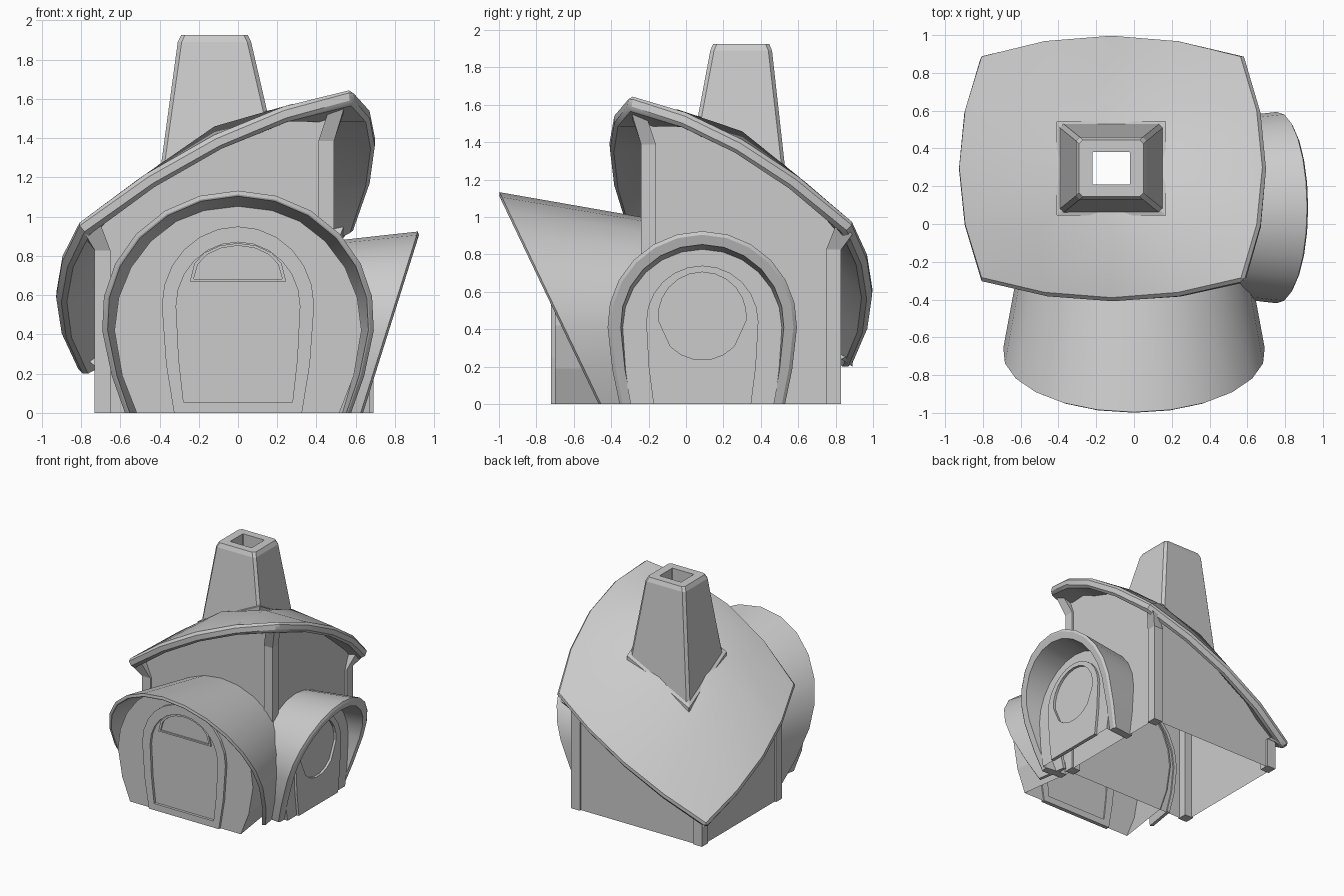
import bpy, bmesh
from math import sin, cos, pi, hypot

if "Cube" in bpy.data.objects:
    bpy.data.objects.remove(bpy.data.objects["Cube"])

CX, CY = -0.12, 0.30            # centre of the house body and roof


def select(ob):
    bpy.ops.object.select_all(action='DESELECT')
    bpy.context.view_layer.objects.active = ob
    ob.select_set(True)


def finish(name, bm, smooth=None):
    bmesh.ops.recalc_face_normals(bm, faces=bm.faces)
    me = bpy.data.meshes.new(name)
    bm.to_mesh(me)
    bm.free()
    ob = bpy.data.objects.new(name, me)
    bpy.context.collection.objects.link(ob)
    if smooth:
        select(ob)
        bpy.ops.object.shade_smooth_by_angle(angle=smooth)
    return ob


def loft(name, rings, place=lambda p: p, closed=True, wrap=False, smooth=None):
    """Skin a row of rings; wrap joins the last ring to the first, otherwise ends are capped."""
    bm = bmesh.new()
    vs = [[bm.verts.new(place(p)) for p in r] for r in rings]
    m, n = len(vs), len(vs[0])
    for i in range(m if wrap else m - 1):
        a, b = vs[i], vs[(i + 1) % m]
        for j in range(n if closed else n - 1):
            k = (j + 1) % n
            bm.faces.new((a[j], a[k], b[k], b[j]))
    if not wrap:
        bm.faces.new(vs[0])
        bm.faces.new(vs[-1])
    elif not closed:
        bm.faces.new([r[0] for r in vs])
        bm.faces.new([r[-1] for r in vs])
    return finish(name, bm, smooth)


# Roof surface: tilted along the diagonal, domed, with bulging edges
def roof_point(u, v):
    x = u * (0.70 + 0.12 * (1 - v * v))
    y = v * (0.60 + 0.11 * (1 - u * u))
    a, b = 1 - u * u, 1 - v * v
    z = 0.97 + 0.49 * x - 0.57 * y + 0.33 * a * b + 0.04 * max(a, b)
    return (CX + x, CY + y, z - 0.06 * ((1 - u) * (1 + v) / 4) ** 3)


def roof_z(x, y):
    u = v = 0
    for _ in range(12):
        u, v = ((x - CX) / (0.70 + 0.12 * (1 - v * v)),
                (y - CY) / (0.60 + 0.11 * (1 - u * u)))
    return roof_point(u, v)[2]


# Roof
bm = bmesh.new()
grid = [[bm.verts.new(roof_point(i / 2 - 1, j / 2 - 1)) for j in range(5)] for i in range(5)]
for i in range(4):
    for j in range(4):
        bm.faces.new((grid[i][j], grid[i + 1][j], grid[i + 1][j + 1], grid[i][j + 1]))
roof = finish("roof", bm)
sol = roof.modifiers.new("thickness", 'SOLIDIFY')
sol.thickness, sol.offset = 0.08, -1
bev = roof.modifiers.new("edge", 'BEVEL')
bev.width, bev.segments, bev.angle_limit = 0.02, 1, 1.0

# Hole through the roof under the chimney
bpy.ops.mesh.primitive_cube_add(size=1, location=(CX, CY, 1.2))
cutter = bpy.context.object
cutter.name = "flue_cutter"
cutter.scale = (0.21, 0.18, 1.2)
cutter.hide_render = True
hole = roof.modifiers.new("flue", 'BOOLEAN')
hole.object = cutter
select(roof)
bpy.ops.object.convert(target='MESH')
bpy.ops.object.shade_smooth_by_angle(angle=0.55)
bpy.data.objects.remove(cutter)


# Chimney with open flue, its foot following the roof
def rect(hx, hy, z=None, c=0.02, sink=0.03):
    pts = [(hx, -hy + c), (hx, hy - c), (hx - c, hy), (-hx + c, hy),
           (-hx, hy - c), (-hx, -hy + c), (-hx + c, -hy), (hx - c, -hy)]
    pts = [(CX + x, CY - 0.005 + y) for x, y in pts]
    return [(x, y, roof_z(x, y) - sink if z is None else z) for x, y in pts]


loft("chimney", [rect(0.277, 0.238), rect(0.187, 0.165, 1.89), rect(0.17, 0.15, 1.925),
                 rect(0.10, 0.085, 1.925, 0.003), rect(0.10, 0.085, None, 0.003, 0.08)], wrap=True)
loft("chimney_flashing", [rect(0.29, 0.25, None, 0.003, 0.04), rect(0.29, 0.25, None, 0.003, -0.004),
                          rect(0.26, 0.22, None, 0.003, -0.01), rect(0.26, 0.22, None, 0.003, 0.04)],
     wrap=True)

# Walls, open at the bottom, following the roof
X0, X1, Y0, Y1 = -0.715, 0.475, -0.225, 0.815
corners = [(X0, Y0), (X1, Y0), (X1, Y1), (X0, Y1)]
path = []
for k in range(4):
    (ax, ay), (bx, by) = corners[k], corners[(k + 1) % 4]
    path += [(ax + (bx - ax) * t / 8, ay + (by - ay) * t / 8) for t in range(8)]
bm = bmesh.new()
low = [bm.verts.new((x, y, 0)) for x, y in path]
top = [bm.verts.new((x, y, roof_z(x, y) - 0.06)) for x, y in path]
for k in range(len(path)):
    n = (k + 1) % len(path)
    bm.faces.new((low[k], low[n], top[n], top[k]))
finish("walls", bm)

# Corner posts whose heads flare out to the roof corners
for sx in (-1, 1):
    for sy in (-1, 1):
        px, py = CX + sx * 0.57, CY - 0.005 + sy * 0.495
        head = roof_z(px, py) - 0.22
        sq = [(px + i * 0.04, py + j * 0.04) for i, j in ((-1, -1), (1, -1), (1, 1), (-1, 1))]
        flare = [(x + sx * 0.06, y + sy * 0.06) for x, y in sq]
        loft("corner_post", [[(x, y, 0) for x, y in sq], [(x, y, head) for x, y in sq],
                             [(x, y, roof_z(x, y) - 0.06) for x, y in flare]])


# Horseshoe arch outline as (across, height)
def arch(r, zc, leg=0.86, xs=1.0, base=0.0, n=12):
    left = [(-leg * r * xs, base), (-(leg * 0.35 + 0.65) * r * xs, base + (zc - base) * 0.45)]
    arc = [(-r * xs * cos(pi * i / n), zc + r * sin(pi * i / n)) for i in range(n + 1)]
    return left + arc + [(-x, z) for x, z in reversed(left)]


def at(pts, d):
    return [(x, d, z) for x, z in pts]


def awning(name, place, radius, zc, leg, xs, back, d0, k, thick):
    """Flared hood cut by the slanted plane depth = d0 + k * height."""
    def slanted(inset, pull):
        out = []
        for i in range(17):
            d = d0
            for _ in range(8):
                x, z = arch(radius(d) - inset, zc, leg, xs)[i]
                d = d0 + k * z - pull
            out.append((x, d, z))
        return out
    rings = [at(arch(radius(back), zc, leg, xs), back), slanted(0, 0.012), slanted(0.02, 0),
             slanted(thick, 0), at(arch(radius(back) - thick, zc, leg, xs), back)]
    loft(name, rings, place, closed=False, wrap=True, smooth=0.5)


def front(p):
    return (p[0], -p[1], p[2])


def side(p):
    return (p[1], 0.087 + p[0], p[2])


def hollow_wall(name, place, ring, back, face):
    """Flat arched face with a sleeve running back to the house, open underneath."""
    bm = bmesh.new()
    a = [bm.verts.new(place(p)) for p in at(ring(back), back)]
    b = [bm.verts.new(place(p)) for p in at(ring(face), face)]
    bm.faces.new(b)
    for j in range(len(a) - 1):
        bm.faces.new((a[j], a[j + 1], b[j + 1], b[j]))
    finish(name, bm)


# Front entrance: hood, wall, door frame, door window
def front_r(d):
    return 0.58 + 0.175 * (d - 0.24)


awning("door_hood", front, front_r, 0.42, 0.88, 1.06, 0.21, 0.467, 0.478, 0.028)
hollow_wall("door_wall", front, lambda d: arch(front_r(d) - 0.018, 0.42, 0.82, 0.98), 0.21, 0.70)
outer = arch(0.40, 0.55, 0.84, 0.97)
inner = arch(0.325, 0.545, 0.88, 0.97, base=0.055)
loft("door_frame", [at(outer, 0.69), at(outer, 0.722), at(inner, 0.722), at(inner, 0.69)],
     front, wrap=True)


def half_round(s):
    foot = 0.67 + 0.16 * (1 - s)
    arc = [pi * i / 8 for i in range(1, 8)]
    return [(-0.245 * s, foot)] + [(-0.24 * s * cos(a), 0.70 + 0.165 * s * sin(a))
                                   for a in arc] + [(0.245 * s, foot)]


loft("door_window_frame", [at(half_round(1), 0.695), at(half_round(1), 0.712),
                           at(half_round(0.92), 0.712), at(half_round(0.92), 0.695)],
     front, wrap=True)


# Side bay: hood, wall, arched panel with a round window
def side_r(d):
    return 0.465 + 0.11 * (d - 0.47)


awning("window_hood", side, side_r, 0.41, 0.9, 1.02, 0.45, 0.637, 0.315, 0.07)
hollow_wall("window_wall", side, lambda d: arch(side_r(d) - 0.06, 0.41, 0.88, 1.02), 0.45, 0.67)
outer = arch(0.30, 0.44, 0.87) + [(0.09, 0.0), (-0.09, 0.0)]
inner = []
for x, z in outer:
    h = hypot(x, z - 0.47)
    inner.append((0.235 * x / h, 0.47 + 0.235 * (z - 0.47) / h))
loft("window_panel", [at(outer, 0.66), at(outer, 0.69), at(inner, 0.69), at(inner, 0.66)],
     side, wrap=True)
